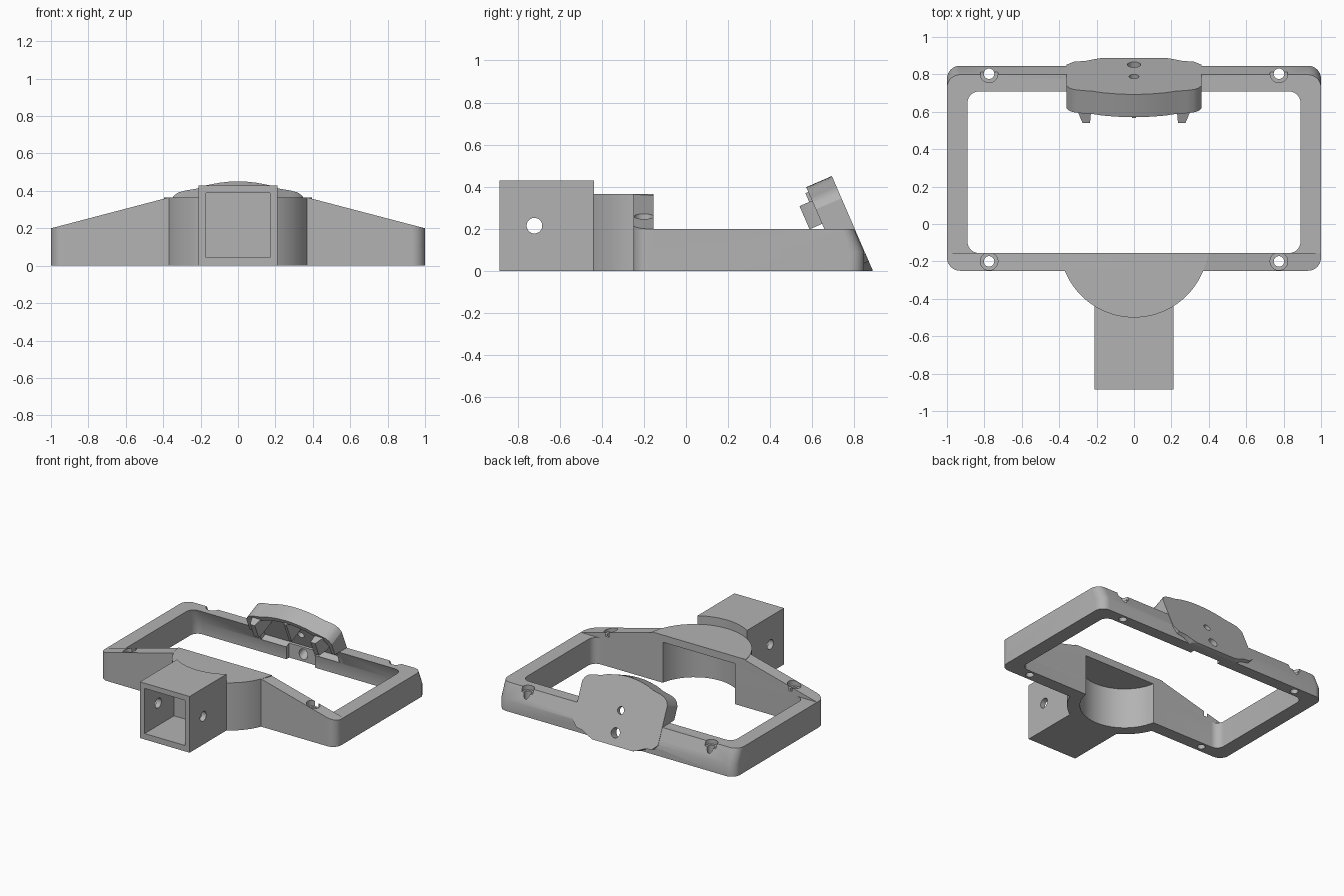
import bpy, bmesh, math
from mathutils import Matrix, Vector

if "Cube" in bpy.data.objects:
    bpy.data.objects.remove(bpy.data.objects["Cube"], do_unlink=True)

grey = bpy.data.materials.new("plain_grey")
grey.use_nodes = True
COLOUR = (0.45, 0.45, 0.45, 1)
grey.diffuse_color = COLOUR
grey.node_tree.nodes["Principled BSDF"].inputs["Base Color"].default_value = COLOUR


def loft(name, rings):
    """Closed solid through matching rings of points."""
    bm = bmesh.new()
    loops = [[bm.verts.new(p) for p in ring] for ring in rings]
    n = len(loops[0])
    for a, b in zip(loops, loops[1:]):
        for i in range(n):
            j = (i + 1) % n
            bm.faces.new((a[i], a[j], b[j], b[i]))
    bm.faces.new(loops[0])
    bm.faces.new(loops[-1])
    bmesh.ops.recalc_face_normals(bm, faces=bm.faces)
    mesh = bpy.data.meshes.new(name)
    bm.to_mesh(mesh)
    bm.free()
    mesh.materials.append(grey)
    obj = bpy.data.objects.new(name, mesh)
    bpy.context.collection.objects.link(obj)
    return obj


def prism(name, pts, low, high, frame=Matrix()):
    return loft(name, [[frame @ Vector((a, b, c)) for a, b in pts] for c in (low, high)])


def box(name, x, y, z, frame=Matrix()):
    pts = [(x[0], y[0]), (x[1], y[0]), (x[1], y[1]), (x[0], y[1])]
    return prism(name, pts, z[0], z[1], frame)


def arc(cx, cy, r, start, end, steps):
    return [(cx + r * math.cos(math.radians(start + (end - start) * i / steps)),
             cy + r * math.sin(math.radians(start + (end - start) * i / steps)))
            for i in range(steps + 1)]


def drum(name, a, b, r, low, high, frame=Matrix()):
    return prism(name, arc(a, b, r, 0, 360, 48)[:-1], low, high, frame)


def combine(targets, tool, op="DIFFERENCE"):
    """Apply a boolean to each target, then discard the tool."""
    tool.hide_render = True
    for obj in targets:
        mod = obj.modifiers.new("bool", "BOOLEAN")
        mod.operation, mod.object, mod.solver = op, tool, "EXACT"
        bpy.context.view_layer.update()
        graph = bpy.context.evaluated_depsgraph_get()
        mesh = bpy.data.meshes.new_from_object(obj.evaluated_get(graph))
        obj.modifiers.clear()
        obj.data = mesh
    bpy.data.objects.remove(tool, do_unlink=True)


def rounded(hx, y0, y1, r, z):
    """Ring of a rounded rectangle at height z."""
    pts = []
    for cx, cy, a in ((hx - r, y1 - r, 0), (r - hx, y1 - r, 90),
                      (r - hx, y0 + r, 180), (hx - r, y0 + r, 270)):
        pts += arc(cx, cy, r, a, a + 90, 10)
    return [(x, y, z) for x, y in pts]


LEAN = 0.433
BACK = 0.885
BEND = 0.09
TOP = 0.2
BAR = 0.09
FRONT = (-0.25, -0.155)


def slope(z):
    return BACK - LEAN * max(z, BEND)


def opening(name, top):
    return loft(name, [rounded(0.89, FRONT[1], slope(z) - BAR, 0.06, z)
                       for z in (-0.1, BEND, top)])


# Rectangular frame whose back bar leans inwards
frame = loft("frame", [rounded(1, FRONT[0], slope(z), 0.07, z) for z in (0, BEND, TOP)])
combine([frame], opening("opening_cutter", 0.25))

# Front bar rising to a flat middle
upright = Matrix(((1, 0, 0, 0), (0, 0, 1, 0), (0, 1, 0, 0), (0, 0, 0, 1)))
ramp = prism("front_ramp", [(-1, 0.1), (1, 0.1), (1, TOP), (0.37, 0.365),
                            (-0.37, 0.365), (-1, TOP)], FRONT[0] - 0.1, FRONT[1], upright)
combine([ramp], loft("corner_tool", [rounded(1, FRONT[0], 0.8, 0.07, z) for z in (0, 0.5)]),
        "INTERSECT")
combine([frame], ramp, "UNION")

# Round hub in front of the bar
HUB_Y, HUB_R = -0.101, 0.399
hub = prism("hub", arc(0, HUB_Y, HUB_R, 180 + 8, 360 - 8, 48), 0, 0.365)
combine([frame], hub, "UNION")

# Square socket, curved where it meets the hub
socket = box("socket", (-0.21, 0.21), (-BACK, -0.42), (0, 0.43))
combine([socket], drum("curve_cutter", 0, HUB_Y, HUB_R - 0.002, -0.1, 0.6))
combine([socket], box("socket_cutter", (-0.17, 0.17), (-1, -0.53), (0.045, 0.39)))
sideways = Matrix(((0, 0, 1, 0), (1, 0, 0, 0), (0, 1, 0, 0), (0, 0, 0, 1)))
combine([socket], drum("pin_cutter", -0.72, 0.215, 0.037, -0.5, 0.5, sideways))

# Hollow beneath the hub
combine([frame], drum("hollow_cutter", 0, HUB_Y, 0.31, -0.1, 0.31))

# Leaning back plate: local x across, y up the slope, z towards the front
s = math.hypot(1, LEAN)
lean = Matrix(((1, 0, 0, 0), (0, -LEAN / s, -1 / s, BACK),
               (0, 1 / s, -LEAN / s, 0), (0, 0, 0, 1)))
half = [(0.17, 0), (0.21, 0.015), (0.26, 0.04), (0.32, 0.05), (0.36, 0.09),
        (0.36, 0.375), (0.345, 0.405), (0.32, 0.425), (0.28, 0.437), (0.22, 0.448),
        (0.17, 0.467), (0.1, 0.482), (0.05, 0.488)]
outline = half + [(0, 0.49)] + [(-x, v) for x, v in reversed(half)]
plate = prism("back_plate", outline, -0.003, 0.13, lean)
combine([plate], box("floor_cutter", (-1, 1), (0, 2), (-1, 0)))
combine([plate], opening("opening_cutter", TOP))

# Shell cavity, bottom notch and two holes through the plate
inner = [(x * 0.92, max(v - 0.03, 0.14)) for x, v in half if v > 0.3]
cavity = [(0.331, 0.14)] + inner + [(-x, v) for x, v in reversed(inner)] + [(-0.331, 0.14)]
combine([plate, frame], prism("cavity_cutter", cavity, 0.03, 0.3, lean))
combine([plate, frame], box("notch_cutter", (-0.12, 0.12), (0.6, 0.79), (-0.1, 0.13)))
for v, r in ((0.09, 0.036), (0.25, 0.027)):
    combine([plate, frame], drum("hole_cutter", 0, v, r, -0.1, 0.3, lean))

# Clips and centre rib inside the shell
rib = box("centre_rib", (-0.011, 0.011), (0.3, 0.465), (0.02, 0.145), lean)
clips = []
for side, label in ((1, "left"), (-1, "right")):
    pts = [(0.23, 0.3), (0.3, 0.3), (0.3, 0.42), (0.23, 0.42)]
    tip = [(0.235, 0.3), (0.275, 0.3), (0.275, 0.42), (0.235, 0.42)]
    clips.append(loft(label + "_clip", [
        [lean @ Vector((side * x, v, n)) for x, v in ring]
        for ring, n in ((pts, 0.02), (pts, 0.13), (tip, 0.195))]))

# Counterbored screw holes in the four corners
for x in (-0.775, 0.775):
    for y, seat in ((0.803, 0.165), (-0.2, 0.225)):
        combine([frame], drum("screw_cutter", x, y, 0.028, -0.1, 0.5))
        combine([frame], drum("seat_cutter", x, y, 0.047, seat, 0.5))

# Smooth curved walls, crisp edges
bpy.ops.object.select_all(action="DESELECT")
for obj in [frame, socket, plate, rib] + clips:
    obj.select_set(True)
bpy.context.view_layer.objects.active = frame
bpy.ops.object.shade_smooth_by_angle(angle=math.radians(25))
